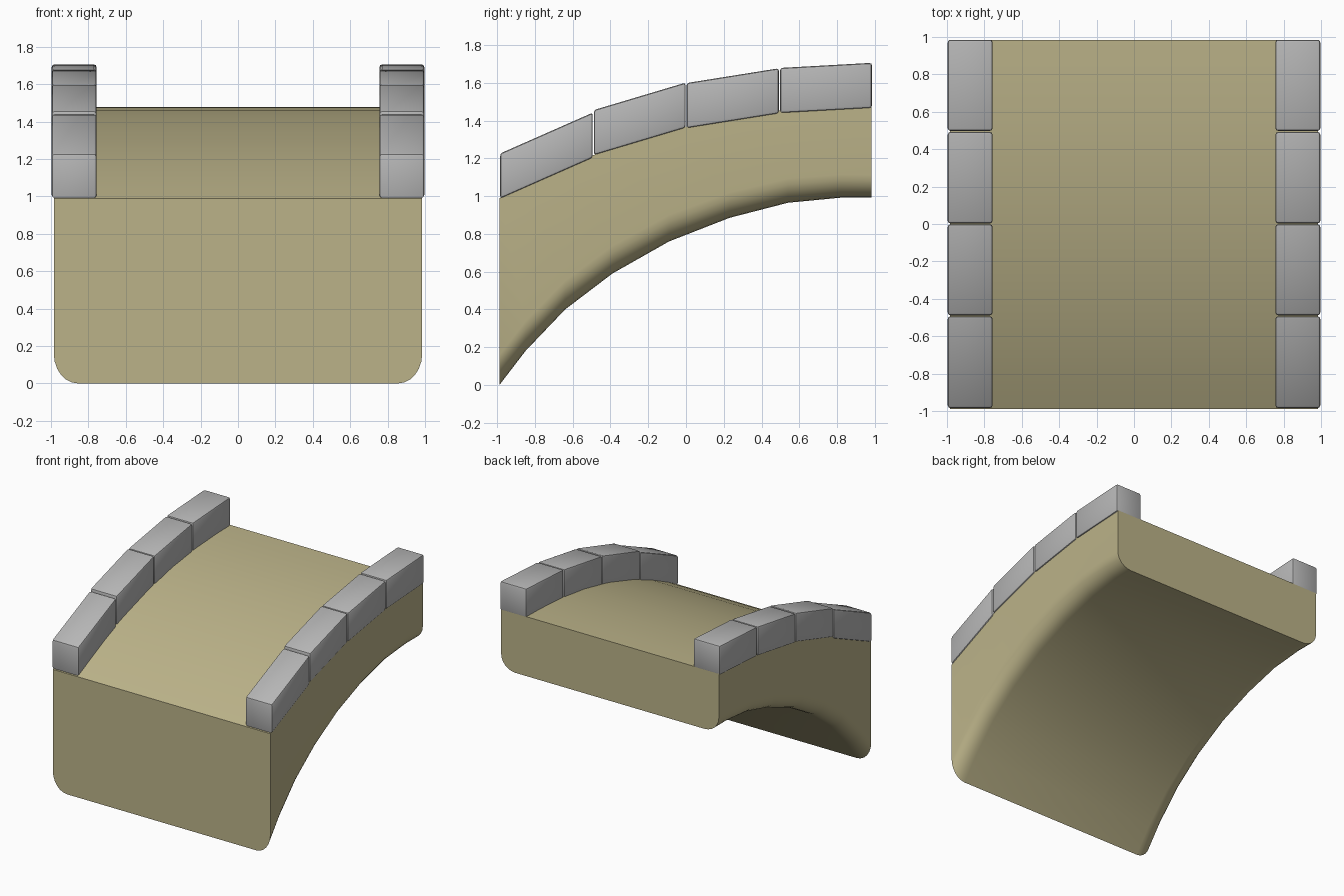
import bpy, bmesh, math

if "Cube" in bpy.data.objects:
    bpy.data.objects.remove(bpy.data.objects["Cube"])


def material(name, rgb):
    m = bpy.data.materials.new(name)
    m.diffuse_color = (*rgb, 1)
    m.use_nodes = True
    m.node_tree.nodes["Principled BSDF"].inputs["Base Color"].default_value = m.diffuse_color
    return m


tan = material("sandstone tan", (0.50, 0.45, 0.25))
grey = material("stone grey", (0.47, 0.47, 0.47))


def finish(bm, name, mat, angle):
    bmesh.ops.recalc_face_normals(bm, faces=bm.faces)
    me = bpy.data.meshes.new(name)
    bm.to_mesh(me)
    bm.free()
    ob = bpy.data.objects.new(name, me)
    bpy.context.collection.objects.link(ob)
    me.materials.append(mat)
    bpy.ops.object.select_all(action='DESELECT')
    ob.select_set(True)
    bpy.context.view_layer.objects.active = ob
    bpy.ops.object.shade_smooth_by_angle(angle=math.radians(angle))
    return ob


# Bridge body: rounded-bottom cross-sections placed along the arch underside
underside = [(-0.988, 0), (-0.85, 0.18), (-0.64, 0.40), (-0.39, 0.59), (-0.09, 0.76),
             (0.23, 0.885), (0.54, 0.965), (0.82, 0.992), (0.983, 0.992)]
W, SEG = 0.985, 6


def deck_height(y):
    return 1.478 - 0.49 * ((0.983 - y) / 1.971) ** 2.2


bm = bmesh.new()
rings = []
for y, zb in underside:
    rx, rz = 0.13, 0.14 - 0.02 * y
    arc = [(W - rx + rx * math.cos(a), zb + rz - rz * math.sin(a))
           for a in (math.pi / 2 * i / SEG for i in range(SEG + 1))]
    half = [(W, deck_height(y))] + arc
    section = half + [(-x, z) for x, z in reversed(half)]
    rings.append([bm.verts.new((x, y, z)) for x, z in section])
for a, b in zip(rings, rings[1:]):
    n = len(a)
    for i in range(n):
        bm.faces.new((a[i], a[(i + 1) % n], b[(i + 1) % n], b[i]))
bm.faces.new(rings[0])
bm.faces.new(rings[-1])
finish(bm, "bridge_body", tan, 35)


# Parapet stones: sheared blocks with upright ends, softly bevelled
stones = [(-0.984, -0.494, 0.987, 1.203), (-0.488, -0.002, 1.217, 1.362),
          (0.003, 0.492, 1.360, 1.438), (0.498, 0.985, 1.440, 1.467)]
HEIGHT = 0.239
for side, label in ((-1, "left"), (1, "right")):
    for k, (y0, y1, z0, z1) in enumerate(stones):
        bm = bmesh.new()
        outline = [(y0, z0), (y1, z1), (y1, z1 + HEIGHT), (y0, z0 + HEIGHT)]
        inner, outer = [[bm.verts.new((side * x, y, z)) for y, z in outline]
                        for x in (0.756, 0.996)]
        bm.faces.new(inner)
        bm.faces.new(outer)
        for i in range(4):
            j = (i + 1) % 4
            bm.faces.new((inner[i], inner[j], outer[j], outer[i]))
        bmesh.ops.recalc_face_normals(bm, faces=bm.faces)
        bmesh.ops.bevel(bm, geom=bm.edges[:], offset=0.014, segments=2,
                        profile=0.5, affect='EDGES')
        finish(bm, f"parapet_stone_{label}_{k + 1}", grey, 30)
